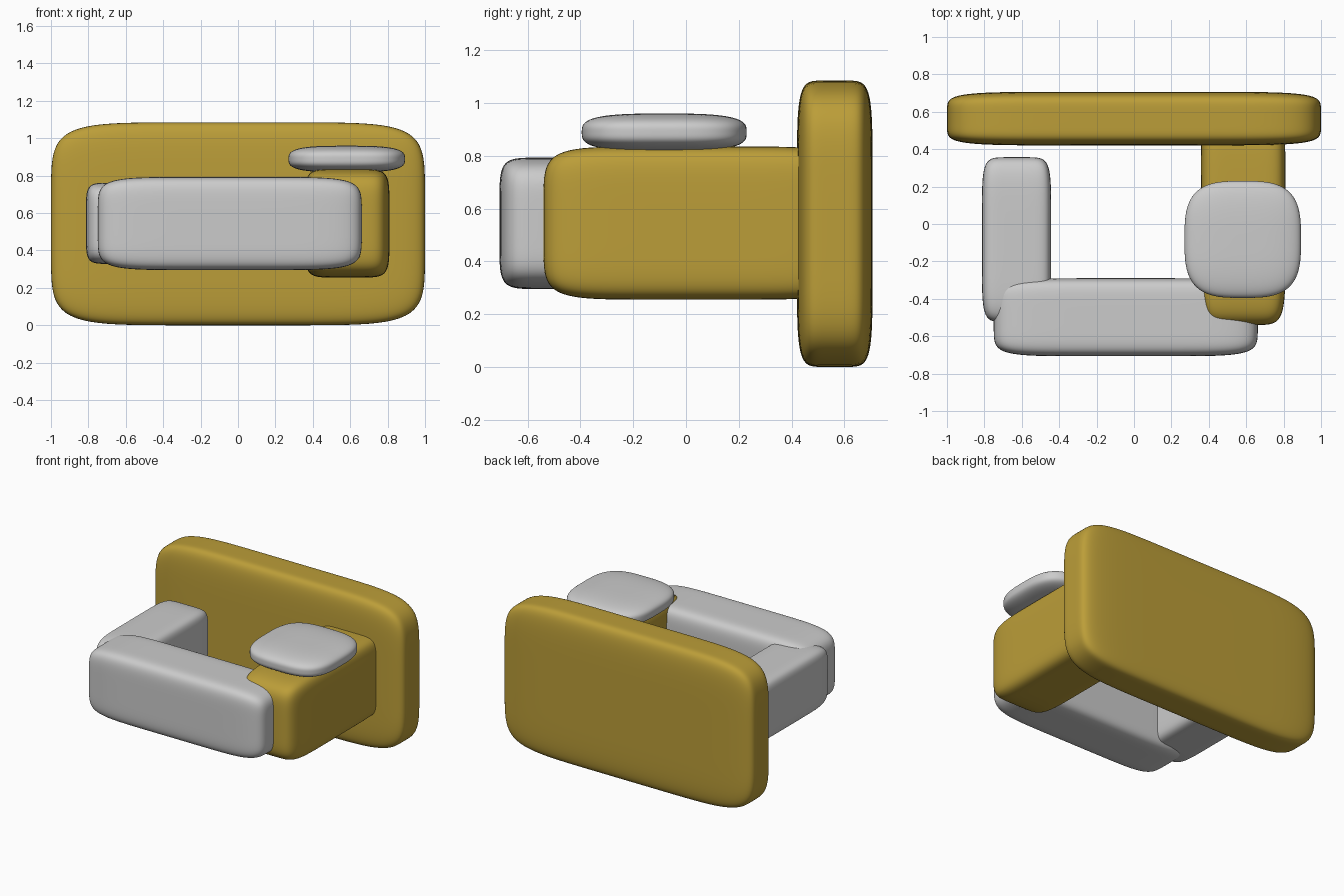
import bpy, bmesh, math

if "Cube" in bpy.data.objects:
    bpy.data.objects.remove(bpy.data.objects["Cube"])

gold = bpy.data.materials.new("gold")
gold.diffuse_color = (0.50, 0.34, 0.04, 1)
gold.use_nodes = True
gold.node_tree.nodes["Principled BSDF"].inputs["Base Color"].default_value = gold.diffuse_color


def rounded_block(name, x, y, z, power, material=None):
    """Superellipsoid filling the given (min, max) ranges; higher power = boxier."""
    spans = (x, y, z)
    bm = bmesh.new()
    bmesh.ops.create_cube(bm, size=2)
    bmesh.ops.subdivide_edges(bm, edges=bm.edges[:], cuts=39, use_grid_fill=True)
    for v in bm.verts:
        # crowd the grid towards the edges, then round it
        p = [math.sin(c * math.pi / 2) for c in v.co]
        r = sum(abs(c) ** power for c in p) ** (1 / power)
        v.co = [(a + b) / 2 + (b - a) / 2 * c / r for c, (a, b) in zip(p, spans)]
    bmesh.ops.recalc_face_normals(bm, faces=bm.faces[:])
    for f in bm.faces:
        f.smooth = True
    mesh = bpy.data.meshes.new(name)
    bm.to_mesh(mesh)
    bm.free()
    if material:
        mesh.materials.append(material)
    obj = bpy.data.objects.new(name, mesh)
    bpy.context.collection.objects.link(obj)
    return obj


# Tall back board and the arm running forward from it
rounded_block("back_board", (-1, 1), (0.42, 0.707), (0, 1.085), 6.6, gold)
rounded_block("right_arm", (0.357, 0.81), (-0.54, 0.615), (0.255, 0.835), 6.6, gold)

# Grey front bar and left side block
rounded_block("front_bar", (-0.75, 0.662), (-0.707, -0.29), (0.295, 0.793), 6.6)
rounded_block("left_block", (-0.813, -0.443), (-0.525, 0.357), (0.328, 0.762), 6.6)

# Flat cushion resting on the arm
rounded_block("cushion", (0.27, 0.893), (-0.395, 0.23), (0.818, 0.96), 3.2)
